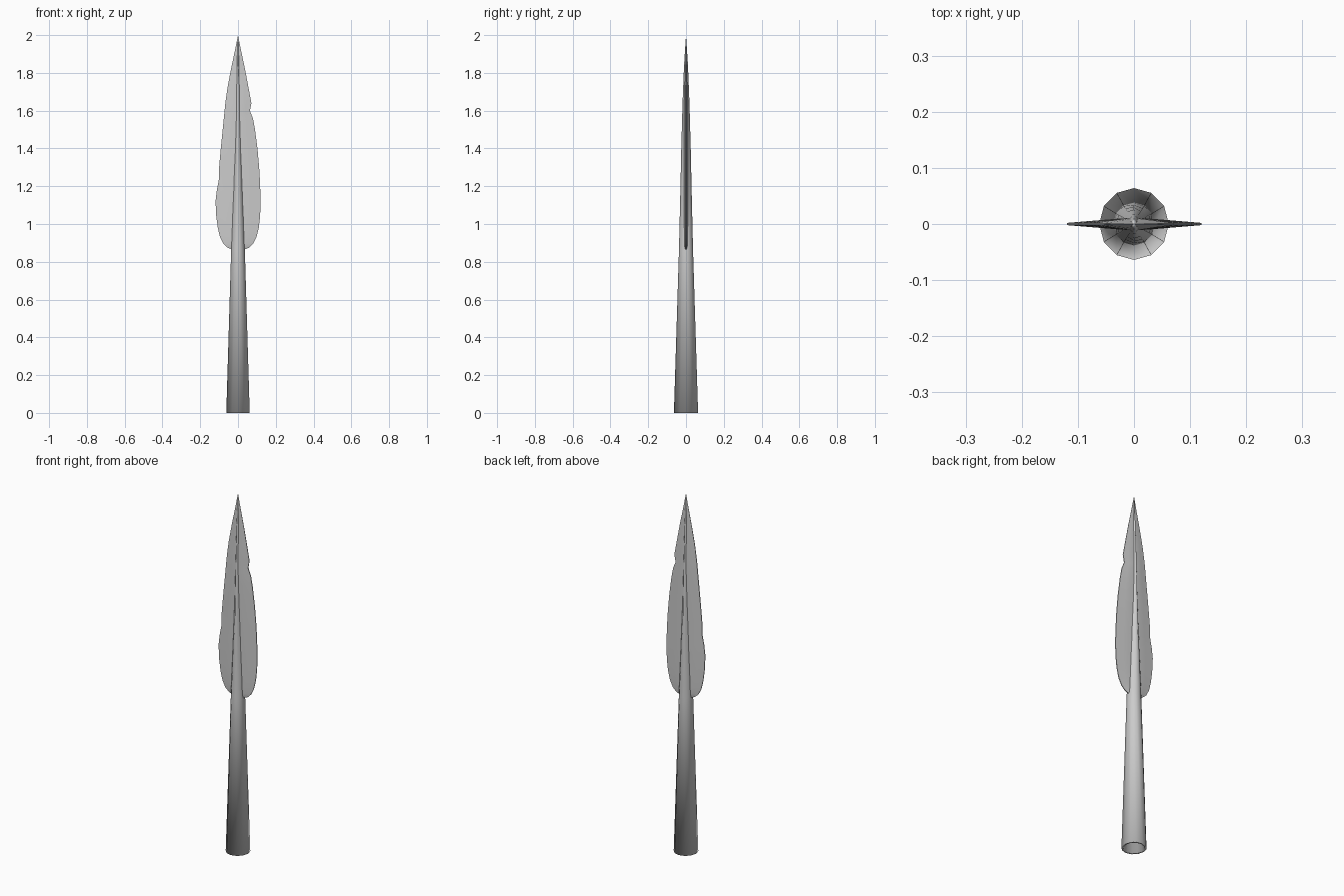
import bpy, bmesh, math

cube = bpy.data.objects.get("Cube")
if cube:
    bpy.data.objects.remove(cube)

steel = bpy.data.materials.new("grey_steel")
steel.use_nodes = True
colour = (0.6, 0.6, 0.6, 1)
steel.diffuse_color = colour
steel.node_tree.nodes["Principled BSDF"].inputs["Base Color"].default_value = colour


def loft(name, rings, cap_start=False):
    """Skin a list of equal-length point rings into one object."""
    bm = bmesh.new()
    rows = [[bm.verts.new(p) for p in ring] for ring in rings]
    n = len(rows[0])
    for a, b in zip(rows, rows[1:]):
        for i in range(n):
            j = (i + 1) % n
            bm.faces.new((a[i], a[j], b[j], b[i]))
    if cap_start:
        bm.faces.new(rows[0])
    bm.faces.new(rows[-1])
    bmesh.ops.remove_doubles(bm, verts=bm.verts, dist=0.0002)
    bmesh.ops.recalc_face_normals(bm, faces=bm.faces)
    mesh = bpy.data.meshes.new(name)
    bm.to_mesh(mesh)
    bm.free()
    mesh.materials.append(steel)
    obj = bpy.data.objects.new(name, mesh)
    bpy.context.collection.objects.link(obj)
    bpy.ops.object.select_all(action='DESELECT')
    obj.select_set(True)
    bpy.context.view_layer.objects.active = obj
    return obj


def rib_ring(z, rx, ry, diamond):
    """Twelve-sided section, blended from round to diamond."""
    ring = []
    for i in range(12):
        c, s = math.cos(i * math.pi / 6), math.sin(i * math.pi / 6)
        f = 1 - diamond + diamond / (abs(c) + abs(s))
        ring.append((rx * c * f, ry * s * f, z))
    return ring


# Hollow socket running up into a tapering midrib: z, x radius, y radius, diamond
socket = [(0.8, 0.02, 0.02, 0), (0, 0.052, 0.052, 0), (0, 0.062, 0.064, 0),
          (0.87, 0.036, 0.037, 0), (1.0, 0.033, 0.034, 0.2),
          (1.17, 0.028, 0.03, 0.5), (1.4, 0.022, 0.025, 0.9),
          (1.65, 0.016, 0.018, 1), (1.85, 0.009, 0.01, 1), (2.0, 0, 0, 1)]
loft("socket_and_midrib", [rib_ring(*s) for s in reversed(socket)])
bpy.ops.object.shade_smooth()

# Leaf blade with worn edges: z, right reach, left reach
outline = [(0.865, 0.035, 0.03), (0.875, 0.06, 0.055), (0.895, 0.08, 0.077),
           (0.93, 0.098, 0.095), (0.98, 0.11, 0.107), (1.04, 0.117, 0.115),
           (1.12, 0.12, 0.119), (1.18, 0.118, 0.112), (1.23, 0.116, 0.102),
           (1.3, 0.112, 0.1), (1.4, 0.103, 0.091), (1.5, 0.09, 0.081),
           (1.56, 0.079, 0.075), (1.6, 0.063, 0.071), (1.64, 0.071, 0.067),
           (1.72, 0.056, 0.056), (1.82, 0.037, 0.037), (1.92, 0.016, 0.016),
           (2.0, 0, 0)]
blade = []
for z, right, left in outline:
    t = min(1, (2 - z) / 0.4)
    front = [(-left, -0.002 * t), (-left * 0.6, -0.006 * t), (0, -0.012 * t),
             (right * 0.6, -0.006 * t), (right, -0.002 * t)]
    section = front + [(x, -y) for x, y in reversed(front)]
    blade.append([(x, y, z) for x, y in section])
loft("leaf_blade", blade, cap_start=True)
bpy.ops.object.shade_smooth_by_angle(angle=math.radians(40))
